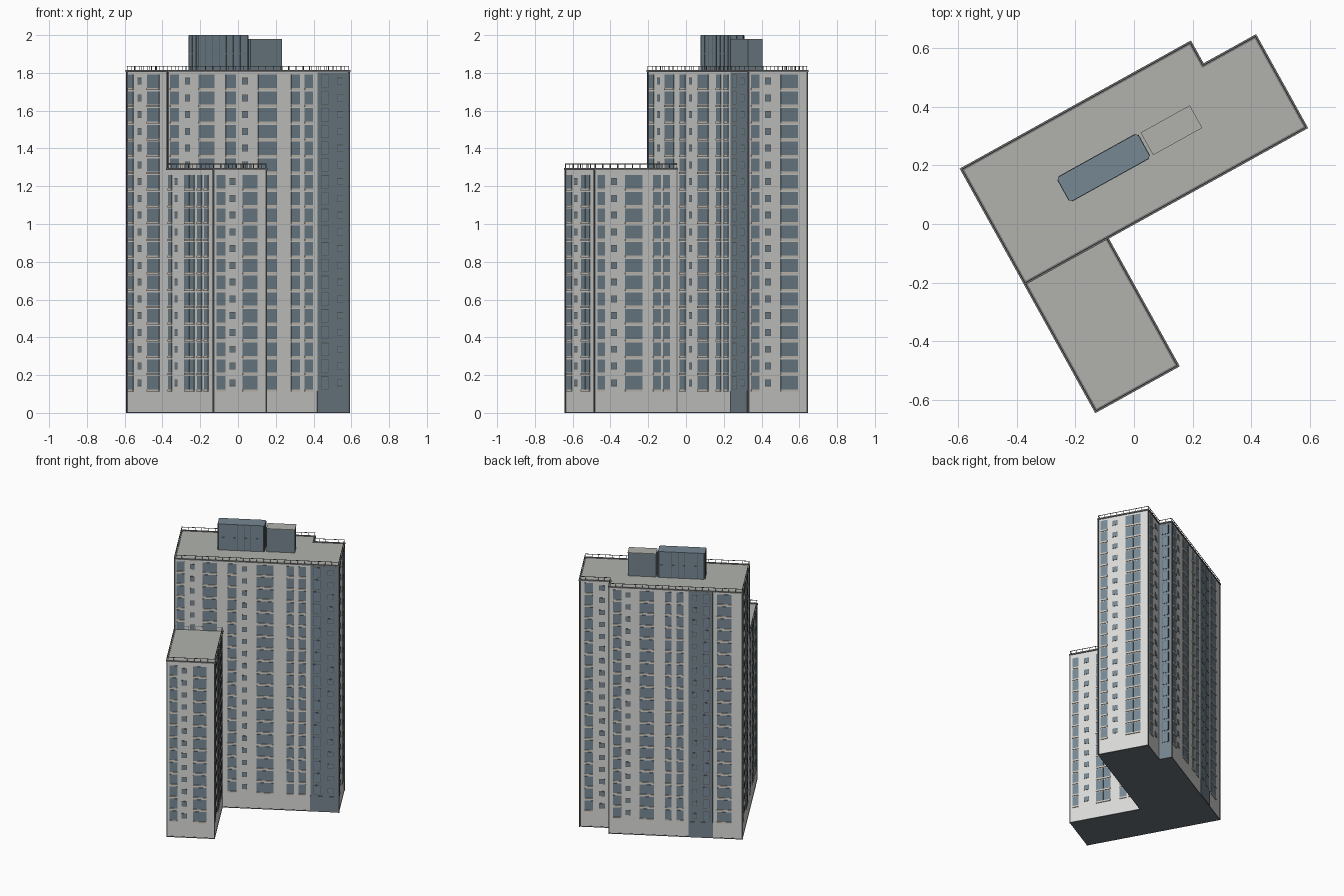
import bpy, bmesh, math
from mathutils import Matrix, Vector

if "Cube" in bpy.data.objects:
    bpy.data.objects.remove(bpy.data.objects["Cube"])

ANGLE = math.radians(29.0)          # whole building is turned in plan
FLOOR, Z0, WIN_H = 0.0887, 0.124, 0.07
MAIN_TOP, WING_TOP = 1.81, 1.292


def mat(name, r, g, b):
    m = bpy.data.materials.new(name)
    m.diffuse_color = (r, g, b, 1)
    m.use_nodes = True
    m.node_tree.nodes["Principled BSDF"].inputs["Base Color"].default_value = m.diffuse_color
    return m


WALL = mat("wall_grey", 0.70, 0.70, 0.68)
ROOF = mat("roof_grey", 0.44, 0.45, 0.42)
GLASS = mat("window_blue", 0.18, 0.245, 0.295)
PANEL = mat("panel_slate", 0.175, 0.23, 0.27)
BASE = mat("underside_slate", 0.14, 0.17, 0.19)
DARK = mat("dark_trim", 0.11, 0.12, 0.125)
RAIL = mat("railing_grey", 0.19, 0.195, 0.19)
SILL = mat("sill_beige", 0.64, 0.59, 0.52)

parts = {}


def box(part, material, lo, hi):
    """Add an axis-aligned box to the named part."""
    bm = parts.setdefault((part, material.name), bmesh.new())
    lo, hi = Vector(lo), Vector(hi)
    size = hi - lo
    m = Matrix.Translation((lo + hi) / 2) @ Matrix.Diagonal((*[abs(c) for c in size], 1))
    bmesh.ops.create_cube(bm, size=1, matrix=m)


def finish(name, bm, mats):
    me = bpy.data.meshes.new(name)
    bm.to_mesh(me)
    bm.free()
    for m in mats:
        me.materials.append(m)
    ob = bpy.data.objects.new(name, me)
    ob.rotation_euler[2] = ANGLE
    bpy.context.collection.objects.link(ob)
    return ob


def prism(name, pts, z0, z1, side, top, bottom):
    """Extrude a plan outline, colouring faces by direction."""
    bm = bmesh.new()
    f = bm.faces.new([bm.verts.new((x, y, z0)) for x, y in pts])
    r = bmesh.ops.extrude_face_region(bm, geom=[f])
    bmesh.ops.translate(bm, vec=(0, 0, z1 - z0),
                        verts=[v for v in r["geom"] if isinstance(v, bmesh.types.BMVert)])
    bmesh.ops.recalc_face_normals(bm, faces=bm.faces)
    for f in bm.faces:
        f.normal_update()
        f.material_index = 1 if f.normal.z > 0.5 else 2 if f.normal.z < -0.5 else 0
    return finish(name, bm, [side, top, bottom])


def plate(face, part, material, s0, s1, z0, z1, d0, d1):
    """Plate on a facade: face = (axis, plane position, outward sign)."""
    axis, p, sg = face
    a, b = sorted((p + sg * d0, p + sg * d1))
    if axis == "v":
        box(part, material, (s0, a, z0), (s1, b, z1))
    else:
        box(part, material, (a, s0, z0), (b, s1, z1))


def column(face, kind, s0, s1, first, last, base=0.0, on_panel=False):
    """Stack of windows: kind t = tall, b = tall pair, s = small."""
    s0, s1 = sorted((s0, s1))
    for i in range(first, last):
        z = Z0 + i * FLOOR
        za, zb = (z + 0.017, z + 0.054) if kind == "s" else (z, z + WIN_H)
        framed = kind == "s" or on_panel
        e = 0.003 if framed else 0
        if framed:
            plate(face, "window_frames", DARK, s0, s1, za, zb, base - 0.002, base + 0.0015)
        plate(face, "window_panes", GLASS, s0 + e, s1 - e, za + e, zb - e, base - 0.002, base + 0.0025)
        if kind == "b":
            m = (s0 + s1) / 2
            plate(face, "mullions", PANEL, m - 0.0015, m + 0.0015, za, zb, base, base + 0.0035)
        if not framed:
            plate(face, "window_sills", SILL, s0, s1, za - 0.012, za - 0.001, base, base + 0.005)


def slate_bay(face, s0, s1, tall, small):
    """Full-height slate panel with an entrance block at the foot."""
    plate(face, "slate_panels", PANEL, s0, s1, 0.1, 1.803, -0.003, 0.002)
    plate(face, "entrance_blocks", PANEL, s0 - 0.002, s1, 0.004, 0.115, -0.003, 0.005)
    column(face, "t", *tall, 0, 19, 0.002, True)
    column(face, "s", *small, 0, 19, 0.002, True)


# Bodies: stepped tower and lower wing
U0, U1, V0, V1 = -0.423, 0.673, 0.004, 0.448
NU, NV, WU, WV = 0.468, 0.359, -0.105, -0.495
main = [(U0, V0), (U1, V0), (U1, NV), (NU, NV), (NU, V1), (U0, V1)]
wing = [(U0, WV), (WU, WV), (WU, V0), (U0, V0)]
prism("tower_body", main, 0, MAIN_TOP, WALL, ROOF, BASE)
prism("wing_body", wing, 0, WING_TOP, WALL, ROOF, BASE)

# Facades and their window columns
front, back = ("v", V0, -1), ("v", V1, 1)
notch_back, notch_side = ("v", NV, 1), ("u", NU, 1)
left, right = ("u", U0, -1), ("u", U1, 1)
wing_front, wing_right = ("v", WV, -1), ("u", WU, 1)
layout = [
    (front, 13, 19, [("t", -.41, -.357), ("s", -.32, -.29), ("b", -.237, -.14)]),
    (front, 0, 19, [("t", -.072, -.011), ("s", .026, .061), ("b", .124, .238),
                    ("t", .324, .375), ("t", .404, .455)]),
    (back, 0, 19, [("t", .442, .383), ("s", .357, .324), ("b", .265, .167),
                   ("t", .094, .049), ("t", .016, -.03), ("b", -.253, -.351)]),
    (notch_back, 0, 19, [("t", .64, .585), ("s", .543, .505)]),
    (left, 0, 19, [("t", .436, .379), ("s", .333, .29), ("b", .226, .095)]),
    (left, 0, 13, [("t", -.004, -.043), ("s", -.07, -.103), ("b", -.18, -.288),
                   ("t", -.319, -.37), ("t", -.395, -.44)]),
    (right, 0, 19, [("t", .02, .069), ("s", .105, .141), ("b", .2, .305)]),
    (wing_front, 0, 13, [("t", -.406, -.351), ("s", -.327, -.29), ("b", -.248, -.157)]),
    (wing_right, 0, 13, [("t", -.479, -.434), ("s", -.396, -.36), ("b", -.311, -.208),
                         ("t", -.142, -.093), ("t", -.081, -.039)]),
]
for face, first, last, cols in layout:
    for kind, a, b in cols:
        column(face, kind, a, b, first, last)
slate_bay(front, .483, .669, (.503, .55), (.6, .637))
slate_bay(back, -.226, -.063, (-.205, -.16), (-.122, -.087))

# Notch return wall is slate too, with one window per floor
plate(notch_side, "slate_panels", PANEL, NV + .001, V1 - .004, 0.004, 1.803, -.003, .002)
column(notch_side, "t", .380, .428, 0, 19, 0.002, True)


# Roof ledge, railing and foot line around each outline
def edging(prefix, pts, top, skip=()):
    for i, (x0, y0) in enumerate(pts):
        x1, y1 = pts[(i + 1) % len(pts)]
        ax, bx, ay, by = min(x0, x1), max(x0, x1), min(y0, y1), max(y0, y1)

        def bar(part, material, w, za, zb):
            box(prefix + part, material, (ax - w, ay - w, za), (bx + w, by + w, zb))

        if i not in skip:
            bar("_foot_line", DARK, 0.002, 0, 0.006)
            bar("_roof_ledge", RAIL, 0.006, top - 0.005, top + 0.004)
        bar("_handrail", RAIL, 0.0015, top + 0.024, top + 0.027)
        n = max(1, round(math.hypot(x1 - x0, y1 - y0) / 0.045))
        for k in range(n):
            px, py = x0 + (x1 - x0) * k / n, y0 + (y1 - y0) * k / n
            box(prefix + "_rail_posts", RAIL, (px - .0012, py - .0012, top),
                (px + .0012, py + .0012, top + 0.027))


edging("tower", main, MAIN_TOP)
edging("wing", wing, WING_TOP, skip=(2,))

# Dark trim on the outer corners
corners = [(p, 0, MAIN_TOP) for p in main if p not in ((NU, NV), (U0, V0))]
corners += [((U0, WV), 0, WING_TOP), ((WU, WV), 0, WING_TOP), ((U0, V0), WING_TOP, MAIN_TOP)]
for (x, y), z, top in corners:
    box("corner_trim", DARK, (x - .004, y - .004, z), (x + .004, y + .004, top))

# Glazed roof room with chamfered corners, ribs and a mid band
a, b, c, d, k = -.155, .160, .171, .266, 0.008
prism("glazed_roof_room", [(a + k, c), (b - k, c), (b, c + k), (b, d - k),
                           (b - k, d), (a + k, d), (a, d - k), (a, c + k)],
      MAIN_TOP, 2.0, GLASS, GLASS, BASE)
for face, s0, s1, n in [(("v", c, -1), a, b, 7), (("v", d, 1), a, b, 7),
                        (("u", a, -1), c, d, 2), (("u", b, 1), c, d, 2)]:
    for i in range(n + 1):
        s = s0 + k + (s1 - s0 - 2 * k) * i / n
        plate(face, "roof_room_ribs", DARK, s - .001, s + .001, MAIN_TOP, 1.997, -.001, .002)
    plate(face, "roof_room_band", PANEL, s0 + k, s1 - k, 1.90, 1.904, -.001, .0015)

# Plain plant room beside it, with a grey cap
prism("plant_room", [(.172, .175), (.362, .175), (.362, .261), (.172, .261)],
      MAIN_TOP, 1.976, PANEL, ROOF, BASE)
box("plant_room_cap", ROOF, (.171, .174, 1.976), (.363, .262, 1.98))

for (part, mname), bm in parts.items():
    finish(part, bm, [bpy.data.materials[mname]])
